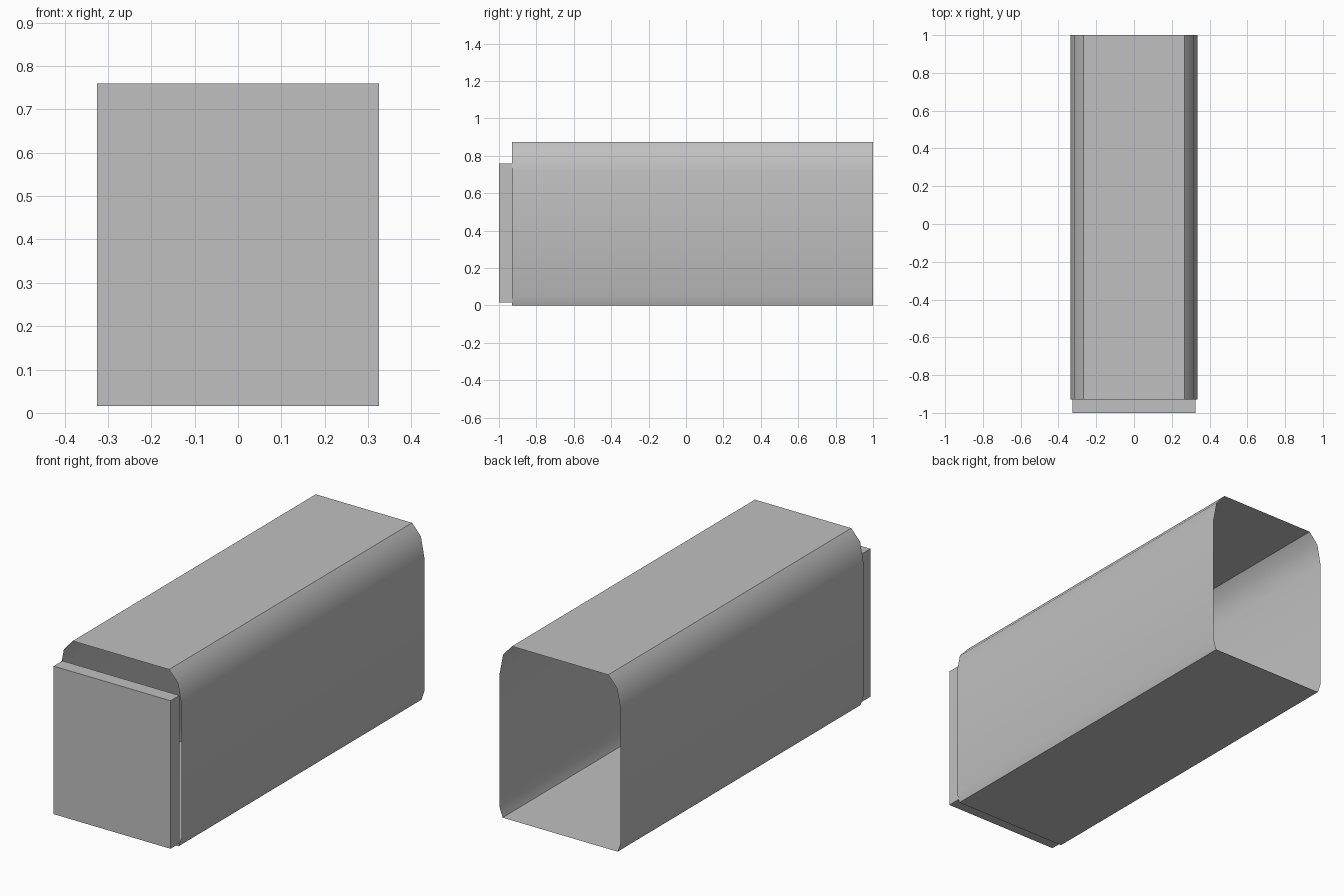
import bpy
import bmesh
import math

cube = bpy.data.objects.get("Cube")
if cube:
    bpy.data.objects.remove(cube, do_unlink=True)

grey = bpy.data.materials.new("plain grey")
grey.use_nodes = True
colour = (0.53, 0.53, 0.53, 1)
grey.diffuse_color = colour
grey.node_tree.nodes["Principled BSDF"].inputs["Base Color"].default_value = colour


def add_object(name, bm):
    bmesh.ops.recalc_face_normals(bm, faces=bm.faces[:])
    mesh = bpy.data.meshes.new(name)
    bm.to_mesh(mesh)
    bm.free()
    mesh.materials.append(grey)
    obj = bpy.data.objects.new(name, mesh)
    bpy.context.collection.objects.link(obj)
    return obj


# Open sleeve: half profile mirrored into a ring, then swept along y
half = [(0.32, 0), (0.337, 0.05), (0.337, 0.715), (0.317, 0.82), (0.268, 0.875)]
profile = half + [(-x, z) for x, z in reversed(half)]
front, back = -0.93, 1.0

bm = bmesh.new()
rings = [[bm.verts.new((x, y, z)) for x, z in profile] for y in (front, back)]
for i in range(len(profile)):
    j = (i + 1) % len(profile)
    bm.faces.new((rings[0][i], rings[0][j], rings[1][j], rings[1][i]))
# Point every wall outward from the middle of the sleeve
bm.normal_update()
sleeve = add_object("outer_sleeve", bm)
top = max(sleeve.data.polygons, key=lambda p: p.center.z)
if top.normal.z < 0:
    sleeve.data.flip_normals()

bpy.ops.object.select_all(action="DESELECT")
sleeve.select_set(True)
bpy.context.view_layer.objects.active = sleeve
bpy.ops.object.shade_smooth_by_angle(angle=math.radians(40))

# Flat end plate in front of the sleeve
bm = bmesh.new()
bmesh.ops.create_cube(bm, size=1)
bmesh.ops.scale(bm, vec=(0.65, 0.07, 0.744), verts=bm.verts)
bmesh.ops.translate(bm, vec=(0, -0.965, 0.388), verts=bm.verts)
add_object("front_plate", bm)
